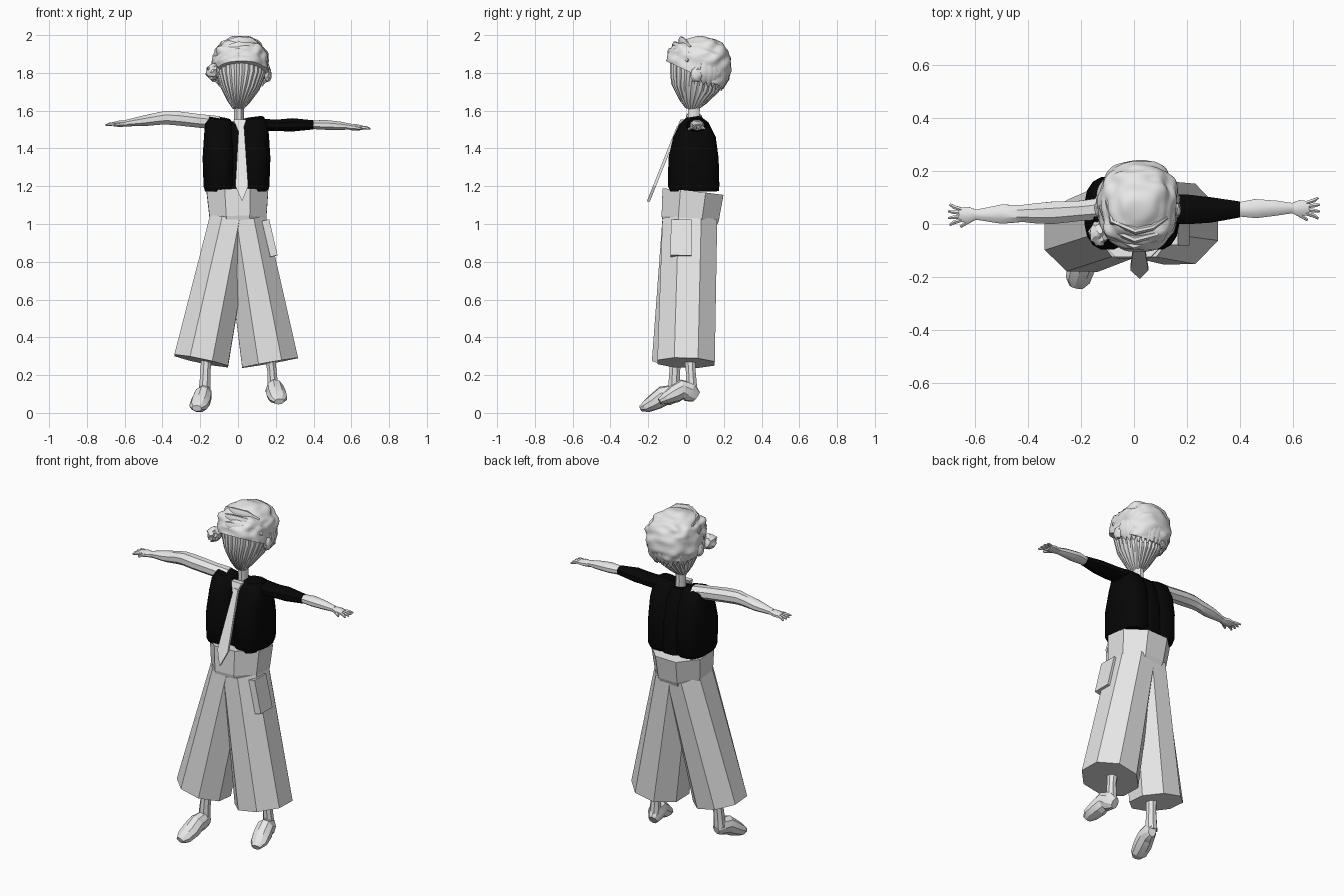
import bpy, bmesh, math, random
from mathutils import Vector, noise

random.seed(4)
if "Cube" in bpy.data.objects:
    bpy.data.objects.remove(bpy.data.objects["Cube"])


def material(name, rgb):
    m = bpy.data.materials.new(name)
    m.use_nodes = True
    m.diffuse_color = (*rgb, 1)
    m.node_tree.nodes["Principled BSDF"].inputs["Base Color"].default_value = (*rgb, 1)
    return m


PALE = material("pale grey", (0.8, 0.8, 0.8))
BLACK = material("black", (0.002, 0.002, 0.002))
X, Y, Z = Vector((1, 0, 0)), Vector((0, 1, 0)), Vector((0, 0, 1))


def finish(name, bm, mat, angle=None):
    bmesh.ops.recalc_face_normals(bm, faces=bm.faces)
    me = bpy.data.meshes.new(name)
    bm.to_mesh(me)
    bm.free()
    me.materials.append(mat)
    ob = bpy.data.objects.new(name, me)
    bpy.context.collection.objects.link(ob)
    if angle:
        bpy.ops.object.select_all(action='DESELECT')
        ob.select_set(True)
        bpy.context.view_layer.objects.active = ob
        bpy.ops.object.shade_smooth_by_angle(angle=math.radians(angle))


def tube(name, rings, ref, mat, sides=8, angle=40, power=1.0, flute=0.0):
    """Loft of rings (x, y, z, half width along ref, other half width)."""
    bm = bmesh.new()
    pts = [Vector(r[:3]) for r in rings]
    loops = []
    grow = 1 / math.cos(math.pi / sides)
    for i, r in enumerate(rings):
        t = (pts[min(i + 1, len(pts) - 1)] - pts[max(i - 1, 0)]).normalized()
        u = (ref - t * ref.dot(t)).normalized()
        w = t.cross(u)
        loop = []
        for k in range(sides):
            a = math.tau * (k + 0.5) / sides
            c, s = math.cos(a), math.sin(a)
            g = grow * (1 - flute * (k % 2))
            c = math.copysign(abs(c) ** power, c) * g
            s = math.copysign(abs(s) ** power, s) * g
            loop.append(bm.verts.new(pts[i] + u * c * r[3] + w * s * r[4]))
        loops.append(loop)
    for a, b in zip(loops, loops[1:]):
        for k in range(sides):
            j = (k + 1) % sides
            bm.faces.new((a[k], a[j], b[j], b[k]))
    bm.faces.new(loops[0])
    bm.faces.new(loops[-1])
    finish(name, bm, mat, angle)


def blob(name, centre, radii, mat, rough, scale, detail=3, power=1.0, cut=None):
    """Noisy rounded ellipsoid, optionally trimmed below a plane."""
    bm = bmesh.new()
    bmesh.ops.create_icosphere(bm, subdivisions=detail, radius=1)
    for v in bm.verts:
        n = v.co.normalized()
        p = Vector((n.x * 0.5, n.y, n.z * 1.6)) * scale
        g = 1 + rough * noise.noise(p) + rough * 0.6 * noise.noise(n * 2.5)
        v.co = Vector([centre[i] + math.copysign(abs(n[i]) ** power, n[i]) * radii[i] * g
                       for i in range(3)])
    if cut:
        res = bmesh.ops.bisect_plane(bm, geom=bm.verts[:] + bm.edges[:] + bm.faces[:],
                                     plane_co=cut[0], plane_no=cut[1], clear_inner=True)
        edges = [e for e in res["geom_cut"] if isinstance(e, bmesh.types.BMEdge)]
        bmesh.ops.holes_fill(bm, edges=edges, sides=0)
    finish(name, bm, mat, 35)


def plate(name, outline, place, depth, mat):
    """Flat outline set in space by place(a, b), thickened along y."""
    bm = bmesh.new()
    f = bm.faces.new([bm.verts.new(place(a, b)) for a, b in outline])
    ext = bmesh.ops.extrude_face_region(bm, geom=[f])
    for v in ext["geom"]:
        if isinstance(v, bmesh.types.BMVert):
            v.co.y += depth
    finish(name, bm, mat)


# Head with fluted strands, neck and ears
tube("head", [(0, .03, 1.61, .03, .035), (.003, .035, 1.65, .062, .075),
              (.01, .048, 1.72, .105, .128), (.015, .06, 1.8, .132, .145),
              (.015, .06, 1.88, .135, .145), (.015, .06, 1.94, .1, .1)],
     X, PALE, 56, 20, flute=.05)
tube("neck", [(.005, .045, 1.48, .03, .034), (.005, .042, 1.57, .026, .03),
              (.005, .04, 1.67, .028, .035)], X, PALE)
for side, x in (("left", .158), ("right", -.13)):
    blob(side + "_ear", (x, .055, 1.79), (.02, .032, .038), PALE, .2, 4)

# Rounded hair with a swept fringe and hanging locks
HAIR = Vector((.015, .068, 1.838))
blob("hair", HAIR, (.15, .168, .152), PALE, .09, 3, 5, .84,
     ((0, -.1, 1.86), (0, .42, .9)))
blob("side_curl", (-.132, -.035, 1.805), (.036, .045, .042), PALE, .3, 3)


def on_hair(azimuth, lift, width, thick):
    a, e = math.radians(azimuth), math.radians(lift)
    p = HAIR + Vector((math.cos(a) * math.cos(e) * .152,
                       math.sin(a) * math.cos(e) * .17, math.sin(e) * .154))
    return (*p, width, thick)


for i in range(3):
    d = i * 15
    tube("fringe_lock", [on_hair(195 - d, 4 + d, .012, .006), on_hair(225 - d / 2, 14 + d, .024, .012),
                         on_hair(265, 26 + d, .027, .014), on_hair(305, 24 + d, .024, .012),
                         on_hair(340, 10 + d, .008, .005)], Z, PALE, 8, 40)
for i in range(15):
    a = math.radians(12 + i * 156 / 14)
    c, s = math.cos(a), math.sin(a)
    low = 1.755 - .05 * s + random.uniform(-.01, .015)
    ring = lambda r, z, w: (.015 + c * r * .93, .065 + s * r, z, w, w * .6)
    tube("hanging_lock", [ring(.145, 1.87, .012), ring(.158, 1.81, .024),
                          ring(.148, 1.765, .02), ring(.13, low, .004)],
         Vector((-s, c, 0)), PALE, 6, 40)

# Black vest: core with two rounded halves
for side, x in (("left", .084), ("right", -.1)):
    tube(side + "_vest_half",
         [(x, .04, 1.172, .074, .122), (x, .04, 1.2, .082, .136),
          (x, .04, 1.35, .087, .132), (x, .045, 1.46, .08, .112),
          (x, .04, 1.53, .074, .078), (x * .95, .035, 1.56, .055, .042)],
         X, BLACK, 16, 30, power=.75)
tube("vest_core", [(-.005, .06, 1.175, .1, .115), (-.005, .06, 1.35, .1, .11),
                   (-.005, .055, 1.46, .1, .09), (-.005, .045, 1.535, .1, .055)],
     X, BLACK, 12, 30)

# Collar and hanging tie
hang = lambda a, z: Vector((.018 + a, -.035 - (1.55 - z) * .4, z))
plate("tie", [(-.014, 1.52), (.014, 1.52), (.036, 1.2), (.004, 1.12), (-.032, 1.2)],
      hang, .016, PALE)
plate("collar", [(-.042, 1.552), (.026, 1.552), (.006, 1.49), (-.016, 1.49)],
      lambda a, z: hang(a, z) + Vector((0, .004, 0)), .03, PALE)

# Arms: sleeved left, bare right
tube("left_sleeve", [(.1, .06, 1.525, .055, .035), (.2, .055, 1.522, .056, .03),
                     (.29, .053, 1.525, .048, .035), (.4, .055, 1.525, .03, .024)],
     Y, BLACK)
tube("left_forearm", [(.39, .055, 1.525, .026, .022), (.46, .058, 1.525, .036, .026),
                      (.54, .06, 1.52, .028, .022), (.6, .06, 1.515, .019, .015)], Y, PALE)
tube("right_arm", [(-.1, .06, 1.535, .042, .036), (-.2, .05, 1.545, .038, .036),
                   (-.31, .042, 1.558, .042, .037), (-.38, .04, 1.563, .037, .036),
                   (-.42, .04, 1.558, .032, .033), (-.5, .037, 1.546, .036, .028),
                   (-.6, .035, 1.533, .018, .016)], Y, PALE)
for side, sx, y, z in (("left", 1, .06, 1.512), ("right", -1, .035, 1.531)):
    tube(side + "_palm", [(sx * .59, y, z, .017, .015), (sx * .625, y, z, .03, .017),
                          (sx * .66, y, z - .003, .026, .012)], Y, PALE)
    for k in range(4):
        d = (k - 1.5) * .013
        tube(side + "_finger", [(sx * .65, y + d, z, .007, .008),
                                (sx * .68, y + d * 1.5, z - .003, .007, .008),
                                (sx * (.703 - abs(d) * .4), y + d * 2, z - .008, .004, .004)],
             Y, PALE, 6)
    tube(side + "_thumb", [(sx * .61, y - .015, z, .009, .01),
                           (sx * .655, y - .045, z - .008, .005, .006)], Y, PALE, 6)

# Wide trousers: waistband, legs and pocket
tube("waistband", [(0, .02, .985, .14, .138), (0, .022, 1.03, .15, .152),
                   (-.003, .037, 1.17, .163, .162)], X, PALE, 8, None)
tube("left_trouser_leg", [(.038, .02, 1.02, .112, .145), (.17, 0, .265, .15, .152)],
     X, PALE, 8, None)
tube("right_trouser_leg", [(-.038, .02, 1.02, .112, .145), (-.195, -.045, .275, .145, .135)],
     X, PALE, 8, None)
tube("cargo_pocket", [(.146, -.025, 1.02, .014, .039), (.19, -.027, .83, .014, .039)],
     X, PALE, 4, None, power=.01)

# Ankles and feet
tube("left_ankle", [(.165, .02, .33, .03, .032), (.18, .025, .22, .024, .026),
                    (.185, .03, .12, .03, .03)], X, PALE)
tube("right_ankle", [(-.165, -.05, .33, .03, .032), (-.172, -.06, .22, .026, .028),
                     (-.178, -.065, .1, .032, .032)], X, PALE)
tube("left_foot", [(.18, .055, .085, .022, .03), (.188, .02, .11, .04, .052),
                   (.195, -.02, .125, .046, .05), (.203, -.06, .1, .05, .046),
                   (.214, -.11, .075, .046, .028), (.218, -.14, .06, .025, .016)],
     X, PALE, 9, 20)
tube("right_foot", [(-.168, -.045, .085, .022, .03), (-.176, -.08, .095, .038, .05),
                    (-.186, -.12, .09, .045, .05), (-.197, -.16, .062, .05, .044),
                    (-.211, -.21, .034, .045, .032), (-.218, -.238, .024, .025, .016)],
     X, PALE, 9, 20)
